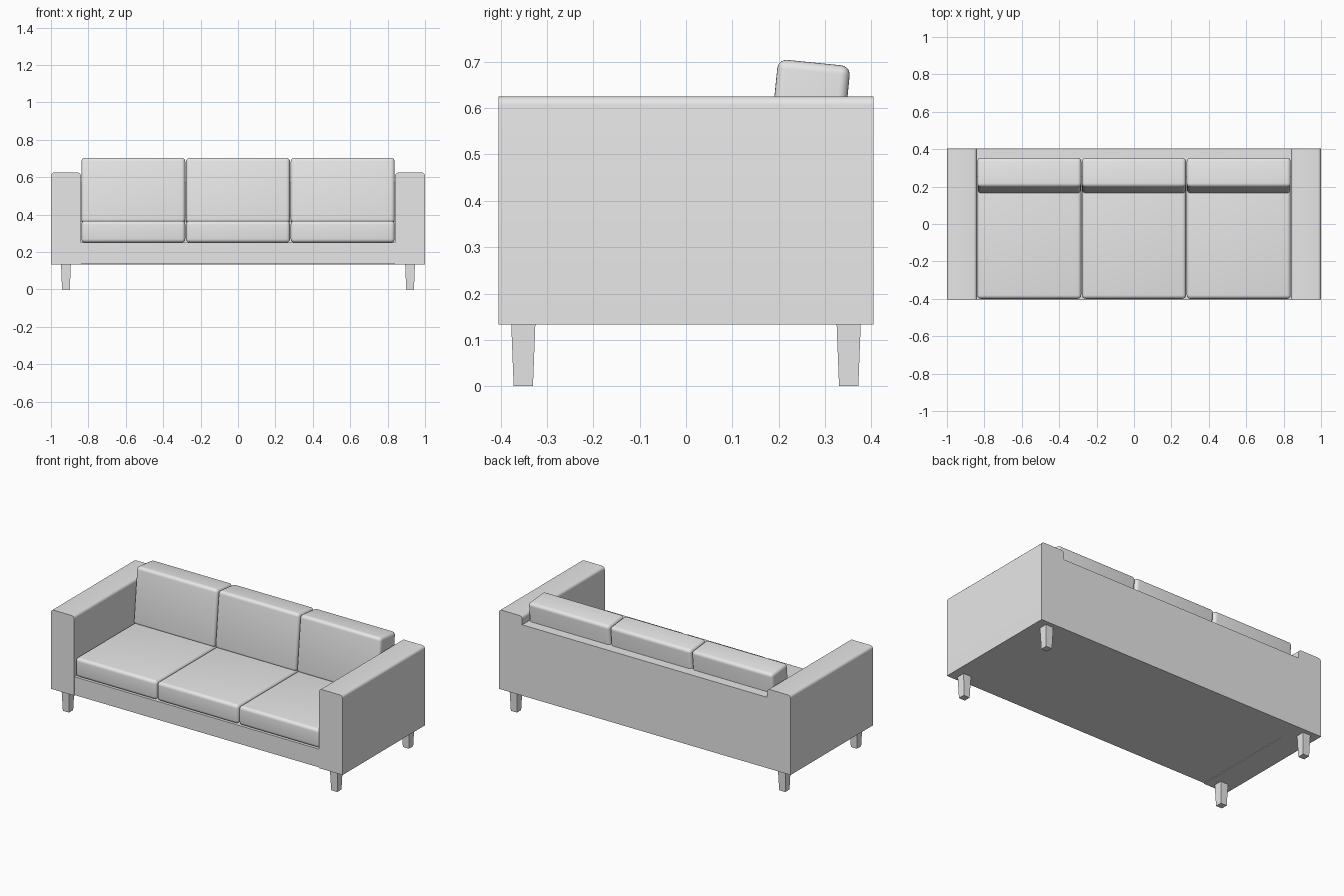
import bpy
import bmesh
from mathutils import Matrix

cube = bpy.data.objects.get("Cube")
if cube:
    bpy.data.objects.remove(cube, do_unlink=True)

grey = bpy.data.materials.new("grey_fabric")
grey.use_nodes = True
grey.diffuse_color = (0.8, 0.8, 0.8, 1)
grey.node_tree.nodes["Principled BSDF"].inputs["Base Color"].default_value = (0.8, 0.8, 0.8, 1)


def box(name, low, high, radius=0.0, edge_rule=None, taper=1.0, tilt=0.0):
    """Box between two corners, with optional rounded edges, tapered foot and tilt."""
    size = [b - a for a, b in zip(low, high)]
    centre = [(a + b) / 2 for a, b in zip(low, high)]
    bm = bmesh.new()
    bmesh.ops.create_cube(bm, size=1, matrix=Matrix.Diagonal((*size, 1)))
    for v in bm.verts:
        if v.co.z < 0:
            v.co.x *= taper
            v.co.y *= taper
    if radius:
        edges = [e for e in bm.edges if edge_rule is None or edge_rule(e)]
        bmesh.ops.bevel(bm, geom=edges, offset=radius, segments=5,
                        profile=0.5, affect='EDGES')
    mesh = bpy.data.meshes.new(name)
    bm.to_mesh(mesh)
    bm.free()
    mesh.materials.append(grey)
    obj = bpy.data.objects.new(name, mesh)
    obj.location = centre
    obj.rotation_euler.x = tilt
    bpy.context.collection.objects.link(obj)
    if radius:
        bpy.ops.object.select_all(action='DESELECT')
        obj.select_set(True)
        bpy.context.view_layer.objects.active = obj
        bpy.ops.object.shade_smooth_by_angle()
    return obj


def top_long_edge(e):
    a, b = (v.co for v in e.verts)
    return a.z > 0 and b.z > 0 and abs(a.y - b.y) > 0.1


# Frame: base under the seat and back panel between the arms
box("seat_base", (-0.84, -0.403, 0.137), (0.84, 0.25, 0.25))
box("back_panel", (-0.84, 0.25, 0.133), (0.84, 0.404, 0.572))

# Arms and tapered legs
for side, s in (("right", -1), ("left", 1)):
    box(side + "_arm", (s * 0.92 - 0.08, -0.404, 0.133), (s * 0.92 + 0.08, 0.404, 0.625),
        0.018, top_long_edge)
    for end, e in (("front", -1), ("back", 1)):
        x, y = s * 0.92, e * 0.351
        box(f"{end}_{side}_leg", (x - 0.026, y - 0.026, 0), (x + 0.026, y + 0.026, 0.134),
            taper=0.8)

# Three seat cushions and three leaning back cushions
for place, i in (("right", -1), ("middle", 0), ("left", 1)):
    x = i * 0.56
    box(place + "_seat_cushion", (x - 0.278, -0.4, 0.25), (x + 0.278, 0.25, 0.367), 0.02)
    box(place + "_back_cushion", (x - 0.278, 0.181, 0.349), (x + 0.278, 0.338, 0.699),
        0.02, tilt=-0.1)
